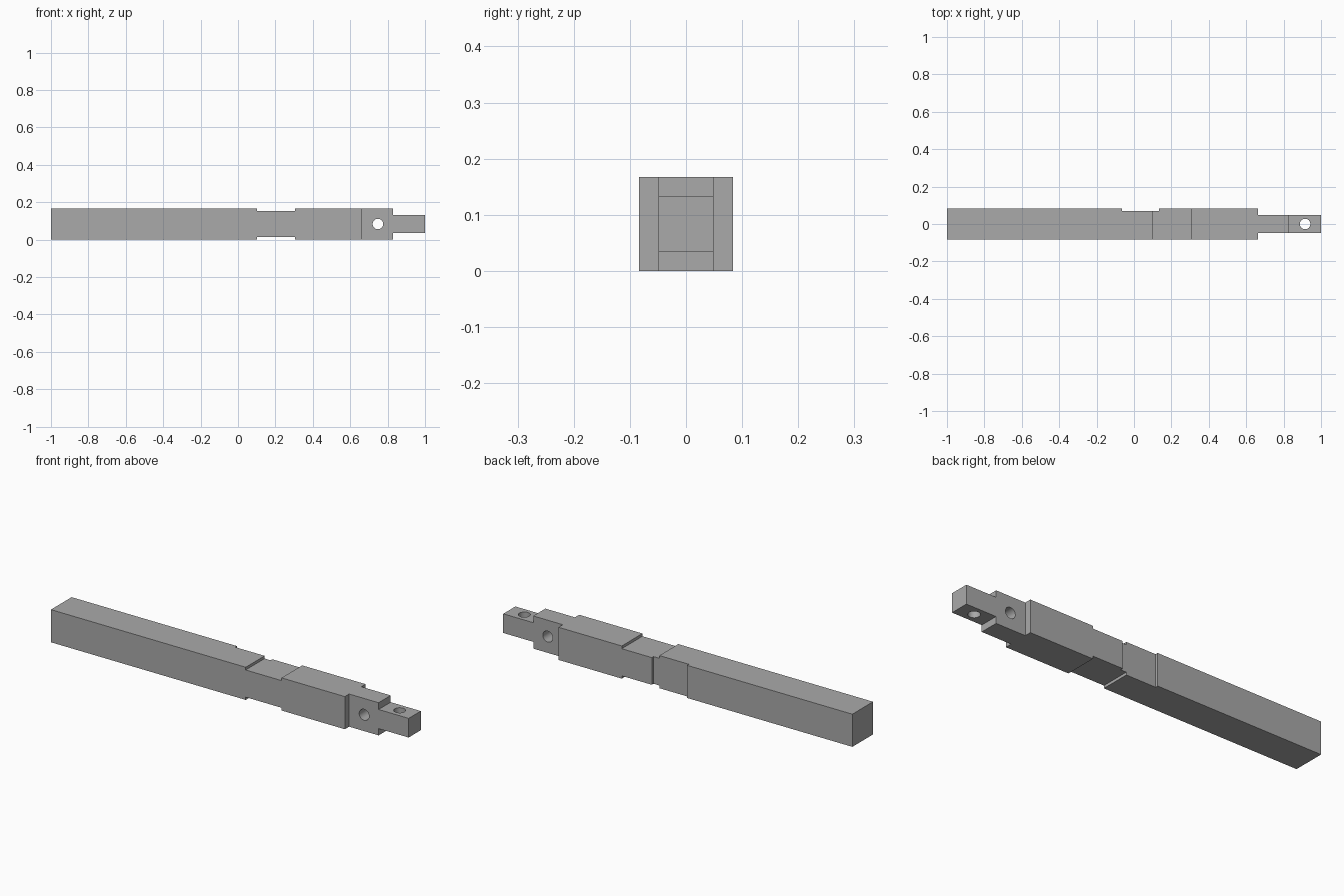
import bpy
import math
from mathutils import Vector

cube = bpy.data.objects.get("Cube")
if cube:
    bpy.data.objects.remove(cube, do_unlink=True)

SIDE = 0.167            # square section of the beam
HALF = SIDE / 2
NOTCH = 0.014           # depth of the shallow housings
TENON = 0.049           # half thickness of both tenons
SHOULDER, STEP = 0.663, 0.83
OVER = 0.05             # how far cutters reach past the beam

wood = bpy.data.materials.new("plain grey")
wood.use_nodes = True
grey = (0.4, 0.4, 0.4, 1)
wood.diffuse_color = grey
wood.node_tree.nodes["Principled BSDF"].inputs["Base Color"].default_value = grey


def box(name, low, high):
    """Box spanning two corners, with z measured from the beam axis."""
    low, high = Vector(low), Vector(high)
    centre = (low + high) / 2 + Vector((0, 0, HALF))
    bpy.ops.mesh.primitive_cube_add(size=1, location=centre)
    ob = bpy.context.object
    ob.name = name
    ob.scale = high - low
    bpy.ops.object.transform_apply(location=False, rotation=False, scale=True)
    return ob


def peg(name, x, rotation):
    bpy.ops.mesh.primitive_cylinder_add(vertices=32, radius=0.028, depth=0.4,
                                        location=(x, 0, HALF), rotation=rotation)
    ob = bpy.context.object
    ob.name = name
    return ob


def cut(target, cutter):
    """Subtract the cutter, then discard it."""
    cutter.hide_render = True
    mod = target.modifiers.new(cutter.name, "BOOLEAN")
    mod.operation = "DIFFERENCE"
    mod.solver = "EXACT"
    mod.object = cutter
    bpy.context.view_layer.objects.active = target
    bpy.ops.object.modifier_apply(modifier=mod.name)
    bpy.data.objects.remove(cutter, do_unlink=True)


# Square beam
beam = box("timber_beam", (-1, -HALF, -HALF), (1, HALF, HALF))
beam.data.materials.append(wood)

out, floor = HALF + OVER, HALF - NOTCH

# Housing across the back face
cut(beam, box("back_housing", (-0.065, floor, -out), (0.135, out, out)))

for s in (-1, 1):
    # Housings across the top and bottom faces
    cut(beam, box("housing", (0.102, -out, min(s * floor, s * out)),
                  (0.305, out, max(s * floor, s * out))))
    # Tenon cheeks on the front and back
    cut(beam, box("cheek", (SHOULDER, min(s * TENON, s * out), -out),
                  (1 + OVER, max(s * TENON, s * out), out)))
    # End tenon cheeks on the top and bottom
    cut(beam, box("end_cheek", (STEP, -out, min(s * TENON, s * out)),
                  (1 + OVER, out, max(s * TENON, s * out))))

# Peg holes, one crosswise and one upright
cut(beam, peg("cross_hole", 0.748, (math.pi / 2, 0, 0)))
cut(beam, peg("upright_hole", 0.915, (0, 0, 0)))

bpy.ops.object.select_all(action="DESELECT")
beam.select_set(True)
bpy.context.view_layer.objects.active = beam
bpy.ops.object.shade_smooth_by_angle(angle=math.radians(30))
